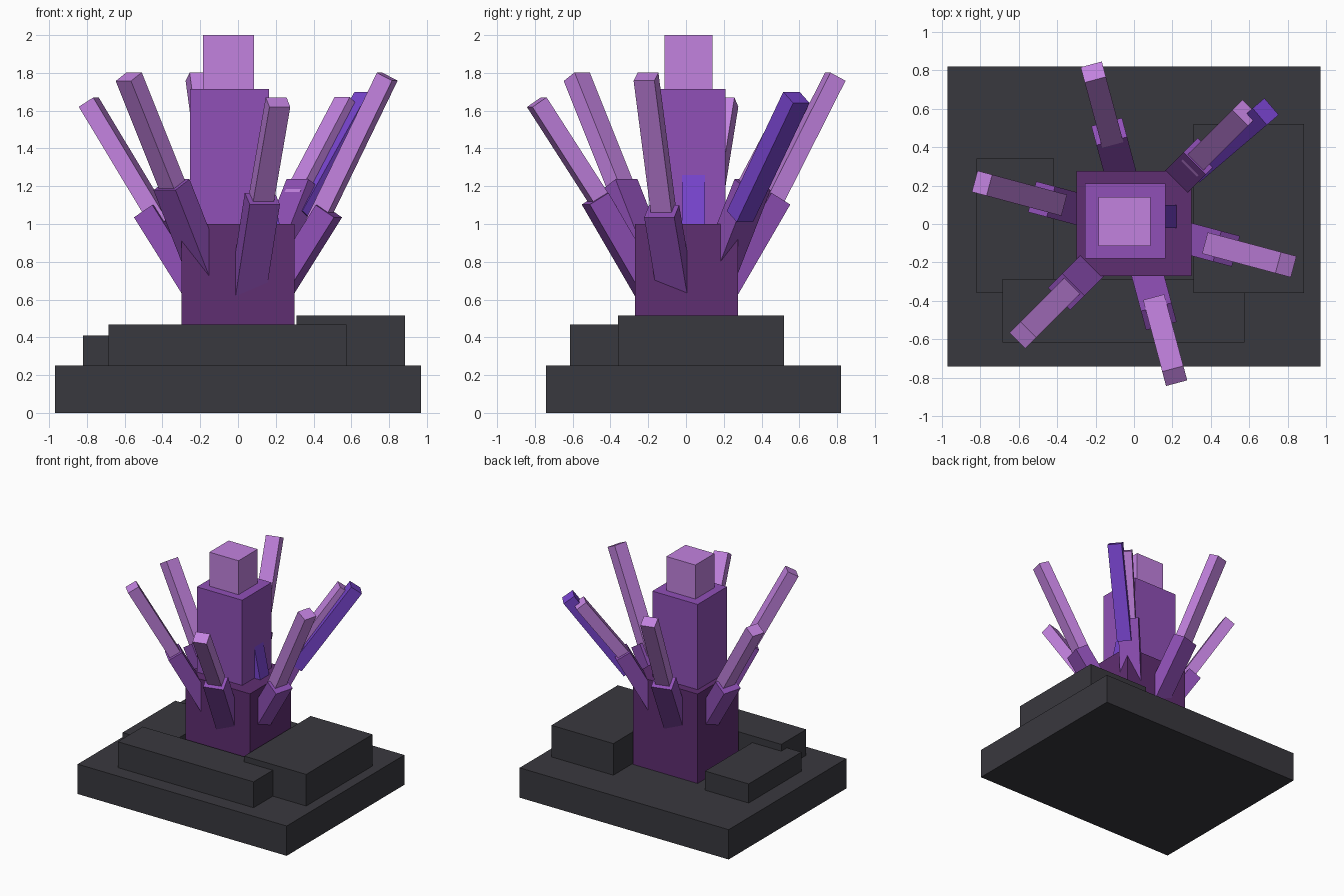
import bpy
import bmesh
from math import radians, sin, cos, atan2, hypot
from mathutils import Matrix, Vector

cube = bpy.data.objects.get("Cube")
if cube:
    bpy.data.objects.remove(cube, do_unlink=True)


def material(name, hex_code):
    """Flat material from an sRGB hex code, stored as linear values."""
    channels = [int(hex_code[i:i + 2], 16) / 255 for i in (0, 2, 4)]
    color = [((c + 0.055) / 1.055) ** 2.4 for c in channels] + [1.0]
    mat = bpy.data.materials.new(name)
    mat.use_nodes = True
    mat.diffuse_color = color
    shader = mat.node_tree.nodes["Principled BSDF"]
    shader.inputs["Base Color"].default_value = color
    shader.inputs["Roughness"].default_value = 0.8
    return mat


ROCK = material("dark rock", "39383E")
DEEP = material("deep purple", "5F2E71")
PURPLE = material("mid purple", "9050B7")
LILAC = material("pale lilac", "C282DF")
VIOLET = material("blue violet", "7844CE")


def box(name, size, matrix, mat):
    """Box of the given size, centred on the matrix."""
    bm = bmesh.new()
    bmesh.ops.create_cube(bm, size=1.0)
    bmesh.ops.scale(bm, vec=size, verts=bm.verts)
    mesh = bpy.data.meshes.new(name)
    bm.to_mesh(mesh)
    bm.free()
    mesh.materials.append(mat)
    obj = bpy.data.objects.new(name, mesh)
    obj.matrix_world = matrix
    bpy.context.collection.objects.link(obj)
    return obj


def block(name, low, high, mat):
    """Upright box between two corners."""
    low, high = Vector(low), Vector(high)
    box(name, high - low, Matrix.Translation((low + high) / 2), mat)


def shard(name, azimuth, start, end, depth, width, mat):
    """Leaning box between two (radius, height) points at an azimuth."""
    dr, dz = end[0] - start[0], end[1] - start[1]
    middle = ((start[0] + end[0]) / 2, 0, (start[1] + end[1]) / 2)
    matrix = (Matrix.Rotation(radians(azimuth), 4, "Z")
              @ Matrix.Translation(middle)
              @ Matrix.Rotation(atan2(dr, dz), 4, "Y"))
    box(name, (depth, width, hypot(dr, dz)), matrix, mat)


# Rock base
block("rock_slab", (-0.97, -0.74, 0), (0.97, 0.82, 0.25), ROCK)
block("rock_step_left", (0.31, -0.36, 0.25), (0.885, 0.52, 0.515), ROCK)
block("rock_step_front", (-0.685, -0.615, 0.25), (0.575, -0.285, 0.467), ROCK)
block("rock_step_right", (-0.82, -0.36, 0.25), (-0.415, 0.34, 0.41), ROCK)

# Stepped central crystal
block("core_lower", (-0.30, -0.27, 0.25), (0.30, 0.275, 1.0), DEEP)
block("core_middle", (-0.255, -0.18, 1.0), (0.165, 0.21, 1.715), PURPLE)
block("core_tip", (-0.185, -0.115, 1.715), (0.085, 0.14, 2.0), LILAC)

# Ring of leaning shards: sheath tilt, sheath top height, shard base radius
KINDS = [(31, 1.134, 0.488), (33, 1.068, 0.468), (29, 1.208, 0.503)]
SHEATH_LENGTH, SHEATH_RADIUS, TIP_RADIUS = 0.64, 0.498, 0.818
for i in range(6):
    azimuth = -75 + 60 * i
    tilt, top, foot = KINDS[i % 3]
    tilt = radians(tilt)
    tip = (TIP_RADIUS, 1.78 if i % 2 else 1.645)
    bottom = (SHEATH_RADIUS - SHEATH_LENGTH * sin(tilt),
              top - SHEATH_LENGTH * cos(tilt))
    shard(f"sheath_{i + 1}", azimuth, bottom, (SHEATH_RADIUS, top),
          0.12, 0.165, PURPLE)
    # Bury the foot of the thin shard inside its sheath
    base = Vector((foot, top + 0.015))
    base -= (Vector(tip) - base).normalized() * 0.1
    shard(f"shard_{i + 1}", azimuth, base, tip, 0.093, 0.114, LILAC)

# Blue-violet accent crystals
shard("violet_shard", 40.5, (0.44, 1.04), (0.90, 1.67), 0.1, 0.114, VIOLET)
lean = (Matrix.Translation((0.14, 0.04, 1.1))
        @ Matrix.Rotation(radians(-12), 4, "Y"))
box("violet_bud", (0.115, 0.12, 0.31), lean, VIOLET)
